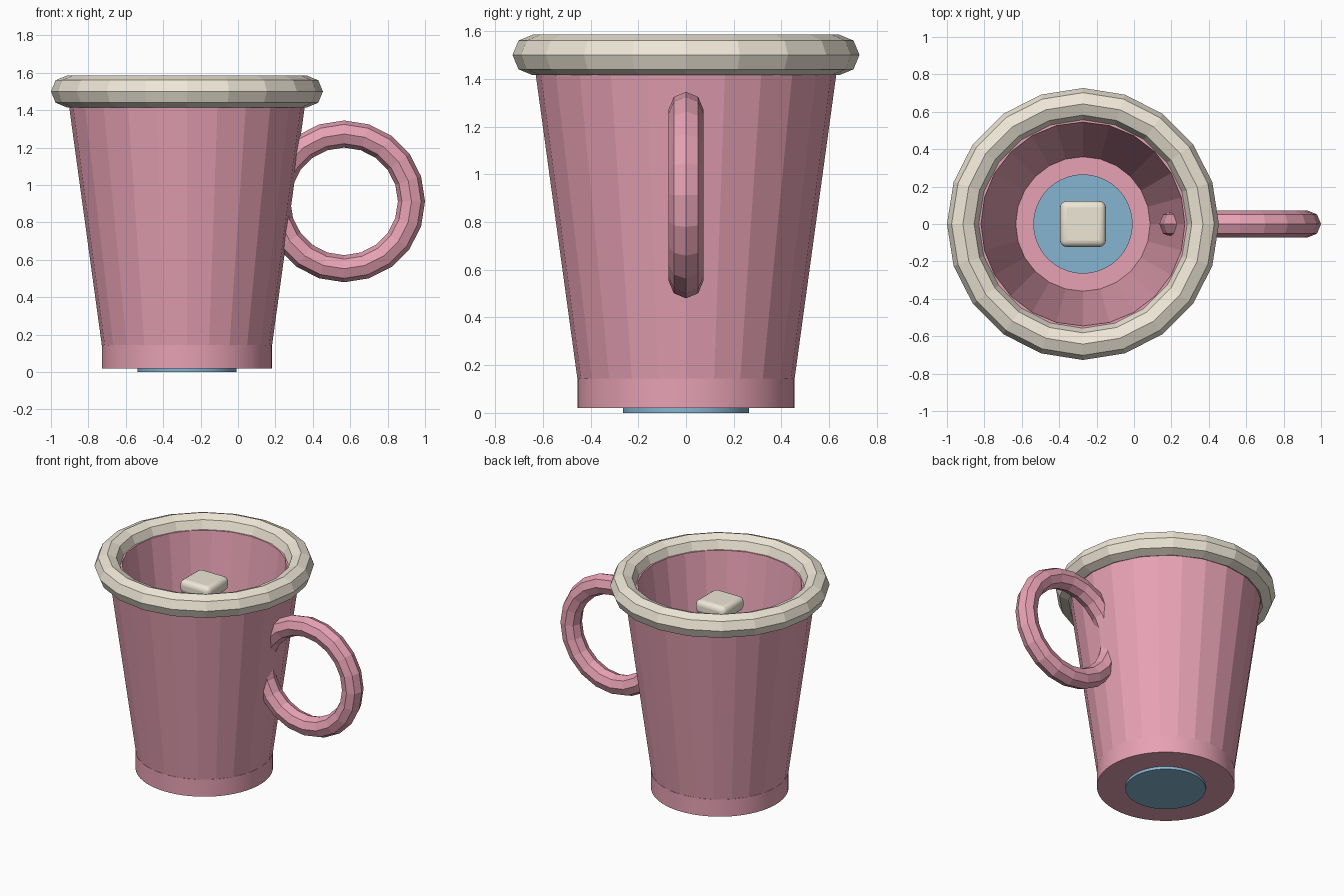
import bpy, math

if "Cube" in bpy.data.objects:
    bpy.data.objects.remove(bpy.data.objects["Cube"])

CX = -0.273  # axis of the cup


def material(name, rgb):
    m = bpy.data.materials.new(name)
    m.diffuse_color = (*rgb, 1)
    m.use_nodes = True
    m.node_tree.nodes["Principled BSDF"].inputs["Base Color"].default_value = m.diffuse_color
    return m


pink = material("pink", (0.80, 0.36, 0.46))
cream = material("cream", (0.86, 0.80, 0.68))
blue = material("blue", (0.24, 0.46, 0.64))


def finish(name, mat, smooth=False):
    ob = bpy.context.object
    ob.name = name
    ob.data.materials.append(mat)
    if smooth:
        bpy.ops.object.shade_smooth_by_angle(angle=math.radians(40))
    return ob


def torus(name, mat, loc, major, minor, segments, rot=(0, 0, 0)):
    bpy.ops.mesh.primitive_torus_add(major_radius=major, minor_radius=minor,
                                     major_segments=segments, minor_segments=8,
                                     location=loc, rotation=rot)
    return finish(name, mat)


def cylinder(name, mat, radius, z0, z1, sides=64):
    bpy.ops.mesh.primitive_cylinder_add(vertices=sides, radius=radius, depth=z1 - z0,
                                        location=(CX, 0, (z0 + z1) / 2))
    return finish(name, mat, True)


def lathe(name, mat, profile, sides):
    verts, faces = [], []
    n = len(profile)
    for i in range(sides):
        a = 2 * math.pi * i / sides
        verts += [(r * math.cos(a), r * math.sin(a), z) for r, z in profile]
    for i in range(sides):
        j = (i + 1) % sides
        for k in range(n):
            l = (k + 1) % n
            faces.append((i * n + k, j * n + k, j * n + l, i * n + l))
    me = bpy.data.meshes.new(name)
    me.from_pydata(verts, [], faces)
    ob = bpy.data.objects.new(name, me)
    ob.location.x = CX
    bpy.context.collection.objects.link(ob)
    me.materials.append(mat)
    return ob


# faceted tapered wall, open at the top
lathe("cup_wall", pink, [(0.441, 0.04), (0.641, 1.5), (0.545, 1.5), (0.345, 0.04)], 24)

# rolled rim and ring handle
torus("rim", cream, (CX, 0, 1.5), 0.642, 0.085, 20)
torus("handle", pink, (0.5675, 0, 0.9125), 0.36, 0.0725, 20, (math.pi / 2, 0, 0))

# smooth base with a blue plug through it
cylinder("base", pink, 0.455, 0.02, 0.145)
cylinder("base_plug", blue, 0.265, 0.0, 0.2)

# slim rod carrying a rounded square knob
cylinder("stirrer_rod", cream, 0.04, 0.19, 1.34, 24)
bpy.ops.mesh.primitive_cube_add(size=1, location=(CX, 0, 1.355))
bpy.context.object.scale = (0.245, 0.245, 0.1)
bpy.ops.object.transform_apply(location=False, rotation=False, scale=True)
knob = finish("stirrer_knob", cream, True)
bevel = knob.modifiers.new("rounding", 'BEVEL')
bevel.width = 0.035
bevel.segments = 4
knob.modifiers.move(len(knob.modifiers) - 1, 0)
